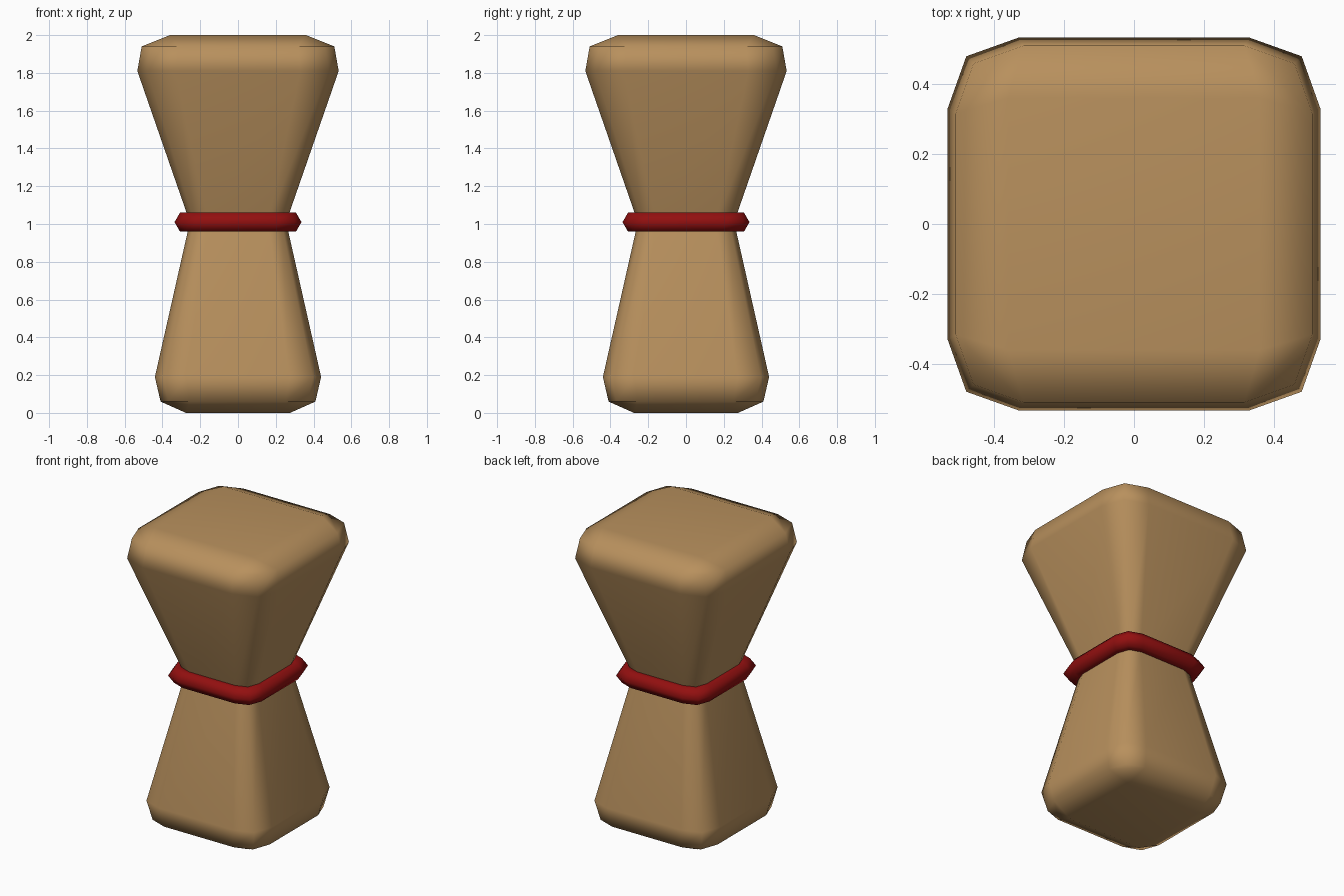
import bpy
import bmesh
import math

cube = bpy.data.objects.get("Cube")
if cube:
    bpy.data.objects.remove(cube, do_unlink=True)


def make_material(name, color):
    mat = bpy.data.materials.new(name)
    mat.use_nodes = True
    mat.diffuse_color = color
    mat.node_tree.nodes["Principled BSDF"].inputs["Base Color"].default_value = color
    return mat


def rounded_square(bm, half, z, flat=0.62, corner=0.9):
    """Ring of 12 vertices: a square whose corners are rounded in two steps."""
    verts = []
    for i in range(4):
        a = i * math.pi / 2
        c, s = round(math.cos(a)), round(math.sin(a))
        for x, y in ((1, flat), (corner, corner), (flat, 1)):
            verts.append(bm.verts.new((half * (x * c - y * s), half * (x * s + y * c), z)))
    return verts


def bridge(bm, low, high):
    n = len(low)
    for i in range(n):
        j = (i + 1) % n
        bm.faces.new((low[i], low[j], high[j], high[i]))


def cap(bm, ring, half, z):
    """Flat square end joined to a rounded ring, like a bevelled box corner."""
    square = [bm.verts.new((half * x, half * y, z))
              for x, y in ((1, 1), (-1, 1), (-1, -1), (1, -1))]
    bm.faces.new(square)
    for i in range(4):
        j = (i + 1) % 4
        bm.faces.new((*ring[3 * i:3 * i + 3], square[i]))
        bm.faces.new((ring[3 * i + 2], ring[3 * j], square[j], square[i]))


def finish(bm, name, mat):
    bmesh.ops.recalc_face_normals(bm, faces=bm.faces)
    for face in bm.faces:
        face.smooth = True
    mesh = bpy.data.meshes.new(name)
    bm.to_mesh(mesh)
    bm.free()
    mesh.materials.append(mat)
    obj = bpy.data.objects.new(name, mesh)
    bpy.context.collection.objects.link(obj)
    return obj


tan = make_material("tan", (0.48, 0.28, 0.11, 1))
red = make_material("dark_red", (0.29, 0.005, 0.005, 1))

# Body: two flared blocks pinched together at a sharp waist
WAIST = 1.01
bm = bmesh.new()
profile = [(0.41, 0.06), (0.44, 0.19), (0.255, WAIST), (0.533, 1.81), (0.51, 1.94)]
rings = [rounded_square(bm, half, z) for half, z in profile]
for low, high in zip(rings, rings[1:]):
    bridge(bm, low, high)
cap(bm, rings[0], 0.275, 0)
cap(bm, rings[-1], 0.36, 2)
for edge in bm.edges:
    edge.smooth = not all(abs(v.co.z - WAIST) < 0.001 for v in edge.verts)
body = finish(bm, "body", tan)
weighted = body.modifiers.new("even_shading", "WEIGHTED_NORMAL")
weighted.keep_sharp = True

# Band: six-sided cord around the waist
bm = bmesh.new()
cord = []
for k in range(6):
    a = k * math.pi / 3
    cord.append(rounded_square(bm, 0.278 + 0.058 * math.cos(a), WAIST + 0.058 * math.sin(a)))
for k in range(6):
    bridge(bm, cord[k], cord[(k + 1) % 6])
finish(bm, "waist_band", red)
